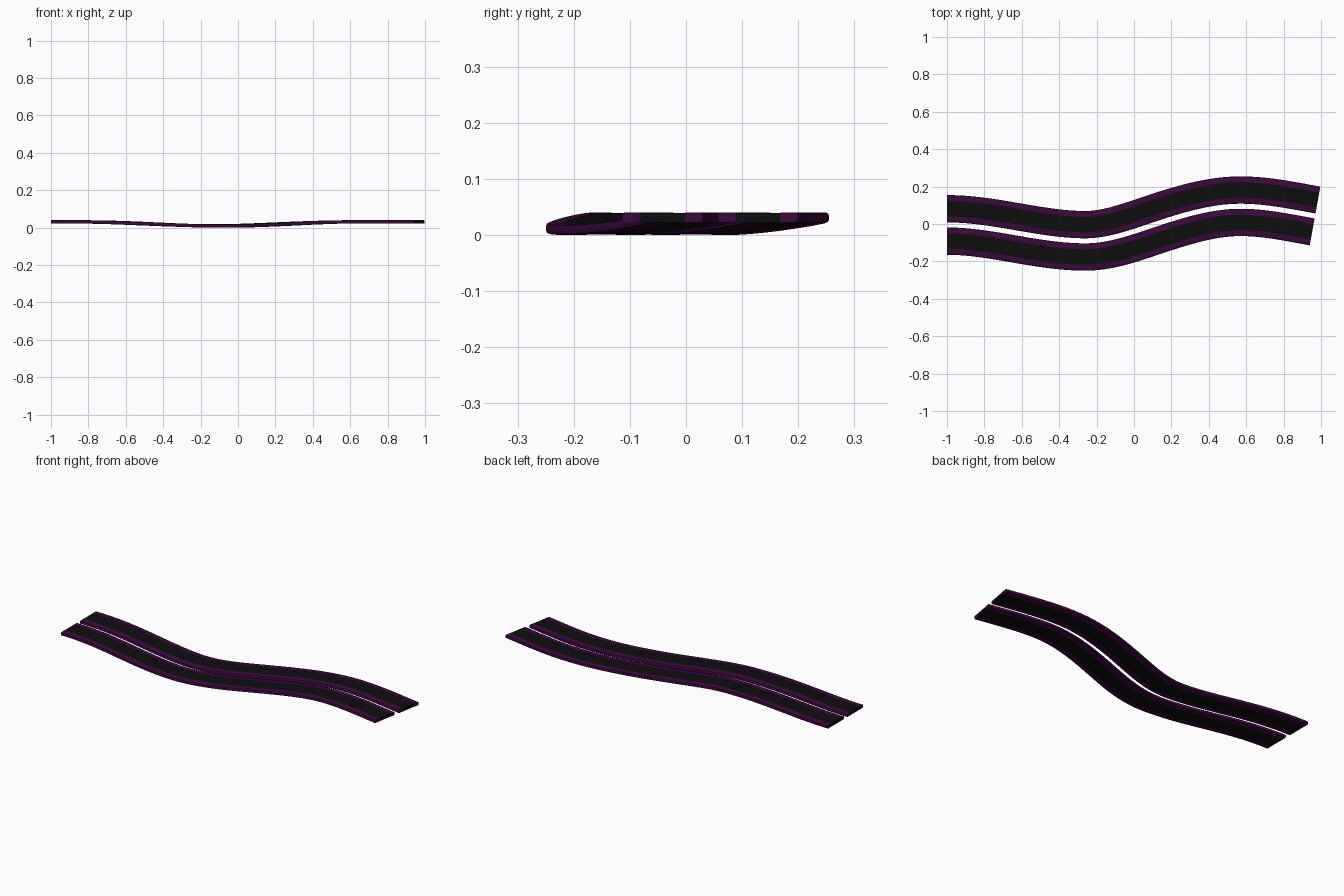
import bpy
import bmesh
import math
from mathutils import Vector

if "Cube" in bpy.data.objects:
    bpy.data.objects.remove(bpy.data.objects["Cube"])


def material(name, colour):
    m = bpy.data.materials.new(name)
    m.diffuse_color = (*colour, 1)
    m.use_nodes = True
    m.node_tree.nodes["Principled BSDF"].inputs["Base Color"].default_value = m.diffuse_color
    return m


black = material("black deck", (0.004, 0.004, 0.004))
purple = material("dark purple rail", (0.043, 0.003, 0.046))

# Road centre line: x, position, slope
PLAN = [(-1.0, -0.005, 0.0), (-0.26, -0.09, 0.0), (0.1, -0.006, 0.335),
        (0.57, 0.095, 0.0), (0.968, 0.043, -0.18)]
# Underside height along the road: x, height, slope
HEIGHT = [(-1.0, 0.022, 0.0), (-0.8, 0.0215, -0.01), (-0.1, 0.0, 0.0),
          (0.62, 0.022, 0.0), (0.968, 0.022, 0.0)]


def hermite(keys, x):
    """Smooth curve through the keys: value and slope at x."""
    for (x0, v0, s0), (x1, v1, s1) in zip(keys, keys[1:]):
        if x <= x1 + 1e-9:
            break
    h = x1 - x0
    t = (x - x0) / h
    v = ((2*t**3 - 3*t**2 + 1) * v0 + (t**3 - 2*t**2 + t) * h * s0
         + (-2*t**3 + 3*t**2) * v1 + (t**3 - t**2) * h * s1)
    s = ((6*t*t - 6*t) * (v0 - v1) / h + (3*t*t - 4*t + 1) * s0
         + (3*t*t - 2*t) * s1)
    return v, s


def sweep(name, profile, mat, steps=96):
    """Sweep an (offset, height) cross-section along the road."""
    bm = bmesh.new()
    rings = []
    for i in range(steps + 1):
        x = -1.0 + 1.968 * i / steps
        y, slope = hermite(PLAN, x)
        z = hermite(HEIGHT, x)[0]
        side = Vector((-slope, 1, 0)).normalized()
        rings.append([bm.verts.new(Vector((x, y, z + h)) + side * o)
                      for o, h in profile])
    n = len(profile)
    for a, b in zip(rings, rings[1:]):
        for k in range(n):
            bm.faces.new((a[k], a[(k + 1) % n], b[(k + 1) % n], b[k]))
    bm.faces.new(rings[0])
    bm.faces.new(rings[-1])
    bmesh.ops.recalc_face_normals(bm, faces=bm.faces)
    me = bpy.data.meshes.new(name)
    bm.to_mesh(me)
    bm.free()
    me.materials.append(mat)
    ob = bpy.data.objects.new(name, me)
    bpy.context.collection.objects.link(ob)
    bpy.context.view_layer.objects.active = ob
    ob.select_set(True)
    bpy.ops.object.shade_smooth_by_angle(angle=math.radians(25))
    ob.select_set(False)


def rail(edge, direction):
    """Rail section, rounded on its outer edge; runs inward from the edge."""
    r, w, t = 0.005, 0.032, 0.018
    pts = [(w, 0), (r, 0), (r * 0.3, r * 0.3), (0, r),
           (0, t - r), (r * 0.3, t - r * 0.3), (r, t), (w, t)]
    return [(edge + direction * o, h) for o, h in pts]


# Two parallel lanes, each a deck between two rails
for label, c in (("left", 0.0865), ("right", -0.0865)):
    half = 0.073
    inner = half - 0.032
    sweep(label + "_lane_deck",
          [(c - inner, 0.0005), (c + inner, 0.0005),
           (c + inner, 0.0175), (c - inner, 0.0175)], black)
    sweep(label + "_lane_upper_rail", rail(c + half, -1), purple)
    sweep(label + "_lane_lower_rail", rail(c - half, 1), purple)
